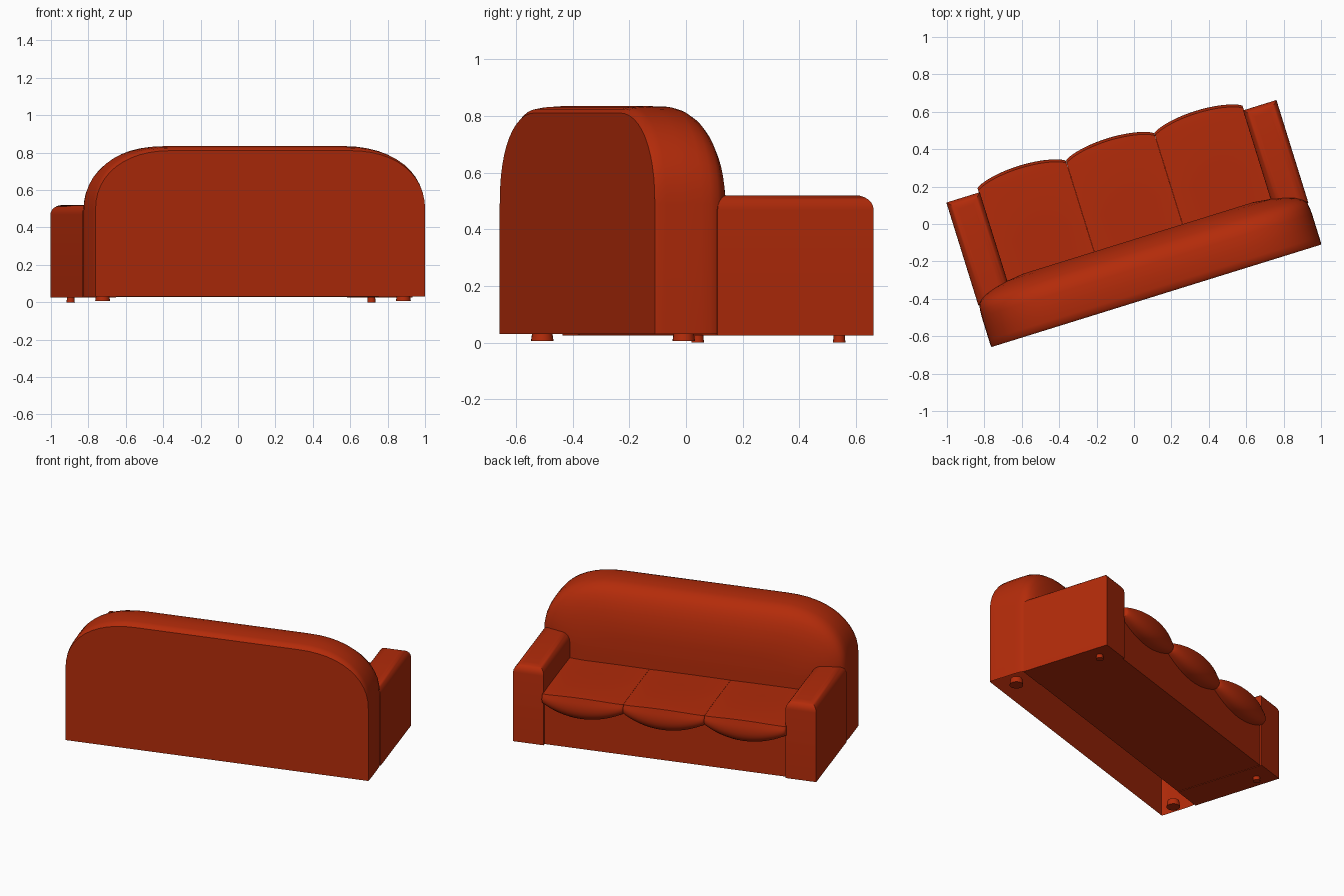
import bpy, bmesh, math
from mathutils import Matrix, Vector

cube = bpy.data.objects.get("Cube")
if cube:
    bpy.data.objects.remove(cube, do_unlink=True)

# The whole sofa stands turned about the vertical axis
TURN = Matrix.Rotation(math.radians(17.26), 4, "Z")

red = bpy.data.materials.new("brick_red_fabric")
red.use_nodes = True
colour = (0.45, 0.024, 0.003, 1)
red.diffuse_color = colour
red.node_tree.nodes["Principled BSDF"].inputs["Base Color"].default_value = colour


def finish(name, bm, sharp=40):
    """Turn a bmesh into a shaded, coloured object."""
    bmesh.ops.recalc_face_normals(bm, faces=bm.faces)
    bm.transform(TURN)
    mesh = bpy.data.meshes.new(name)
    bm.to_mesh(mesh)
    bm.free()
    mesh.materials.append(red)
    mesh.shade_smooth()
    mesh.set_sharp_from_angle(angle=math.radians(sharp))
    obj = bpy.data.objects.new(name, mesh)
    bpy.context.collection.objects.link(obj)
    return obj


def loft(name, rings, sharp=40, open_bottom=False):
    """Skin a row of rings and cap both ends; the closing side may stay open."""
    bm = bmesh.new()
    rows = [[bm.verts.new(p) for p in ring] for ring in rings]
    n = len(rows[0])
    for a, b in zip(rows, rows[1:]):
        for i in range(n - 1 if open_bottom else n):
            j = (i + 1) % n
            bm.faces.new((a[i], a[j], b[j], b[i]))
    bm.faces.new(rows[0])
    bm.faces.new(rows[-1])
    return finish(name, bm, sharp)


def box(name, low, high, top_round=0.0):
    """Block whose top rim may be rounded."""
    low, high = Vector(low), Vector(high)
    bm = bmesh.new()
    bmesh.ops.create_cube(bm, size=1)
    bmesh.ops.scale(bm, vec=high - low, verts=bm.verts)
    bmesh.ops.translate(bm, vec=(low + high) / 2, verts=bm.verts)
    if top_round:
        rim = [e for e in bm.edges if all(v.co.z > high.z - 0.001 for v in e.verts)]
        bmesh.ops.bevel(bm, geom=rim, offset=top_round, segments=6,
                        profile=0.5, affect="EDGES")
    return finish(name, bm)


def arch(v, inset, top_inset):
    """Arched outline of the backrest at depth v."""
    half, top, shoulder = 0.925 - inset, 0.835 - top_inset, 0.49 - inset * 0.3
    reach = 0.43 - inset * 0.4
    right = [(half, 0.03)]
    for i in range(13):
        a = math.pi / 2 * i / 12
        right.append((half - reach + reach * math.cos(a) ** 0.9,
                      shoulder + (top - shoulder) * math.sin(a) ** 0.9))
    left = [(-x, z) for x, z in reversed(right)]
    return [(x, v, z) for x, z in right + left]


# Backrest: flat rear, soft top, pillowed front, hollow underneath
layers = [(-0.402, 0.002, 0.024), (-0.39, 0, 0.01), (-0.36, 0, 0.004),
          (-0.30, 0, 0), (-0.23, 0, 0.002), (-0.195, 0.002, 0.012),
          (-0.165, 0.008, 0.032), (-0.145, 0.024, 0.055), (-0.125, 0.055, 0.088),
          (-0.105, 0.11, 0.14), (-0.09, 0.18, 0.205), (-0.078, 0.28, 0.29)]
loft("backrest", [arch(*layer) for layer in layers], open_bottom=True)

# Seat base between the arms
box("seat_base", (-0.75, -0.17, 0.028), (0.75, 0.395, 0.33))


def cushion_ring(u, t):
    """Side profile of a seat cushion, fullest at its middle (t = 0)."""
    full = 1 - t * t
    front = 0.43 + 0.05 * full ** 0.7
    top = 0.364 + 0.026 * full
    low = 0.298 - 0.062 * full
    crease = top - 0.004
    profile = [(-0.12, low), (-0.12, 0.366), (0.1, 0.367 + 0.008 * full),
               (front - 0.09, top), (front - 0.014, crease)]
    # Swollen front roll that tucks back under to the base
    for i in range(1, 11):
        a = math.pi * (0.2 + 0.8 * i / 10)
        swell = math.sin(a) if a < math.pi / 2 else max(math.sin(a), 0) ** 0.6
        start = front - 0.03 if a < math.pi / 2 else 0.385
        profile.append((start + (front - start) * swell,
                        low + (crease - low) * (1 + math.cos(a)) / 2))
    return [(u, v, z) for v, z in profile]


# Three seat cushions
for name, centre in (("left", 0.495), ("middle", 0), ("right", -0.495)):
    steps = [math.sin(math.pi / 2 * i / 10) for i in range(-10, 11)]
    loft(name + "_seat_cushion",
         [cushion_ring(centre + 0.247 * t, t) for t in steps], 45)

# Arms and feet on both sides
for name, s in (("left", 1), ("right", -1)):
    a, b = sorted((s * 0.737, s * 0.924))
    box(name + "_arm", (a, -0.17, 0.025), (b, 0.407, 0.52), 0.052)
    for end, v, radius, low in (("front", 0.305, 0.022, 0), ("back", -0.27, 0.04, 0.006)):
        bm = bmesh.new()
        bmesh.ops.create_cone(bm, cap_ends=True, segments=16, radius1=radius,
                              radius2=radius * 0.85, depth=0.04,
                              matrix=Matrix.Translation((s * 0.842, v, low + 0.02)))
        finish(f"{name}_{end}_foot", bm)
